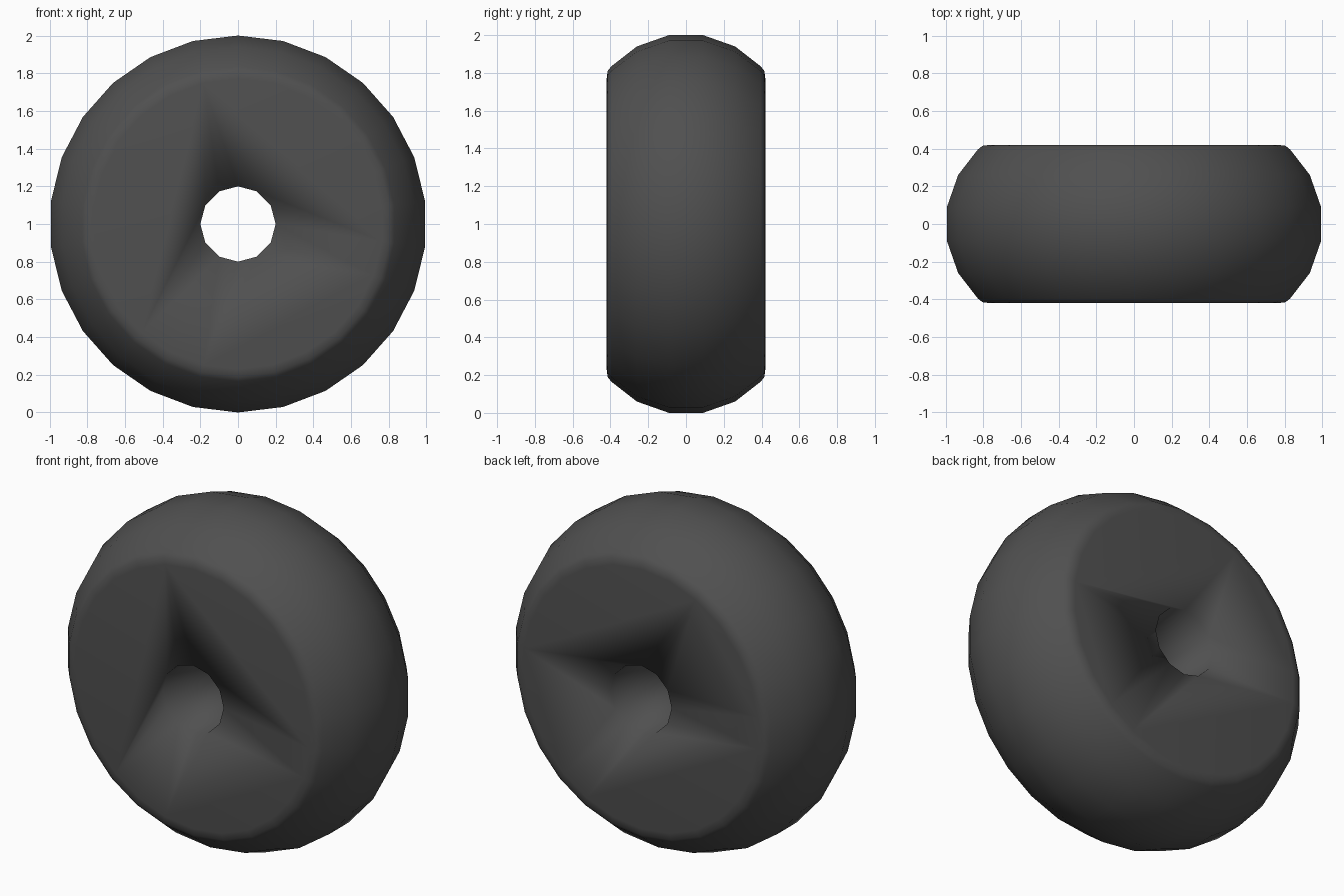
import bpy, bmesh, math

if "Cube" in bpy.data.objects:
    bpy.data.objects.remove(bpy.data.objects["Cube"])

SIDES, HOLE_SIDES = 26, 12
# Half profile of the tyre: (y, radius) from the tread outwards to the flat side
HALF = [(0.09, 1.0), (0.26, 0.94), (0.395, 0.835), (0.415, 0.81), (0.42, 0.77)]


def lathe(name, profile, sides):
    """Closed solid revolved about the y axis at z = 1, capped with n-gons."""
    bm = bmesh.new()
    rings = []
    for y, r in profile:
        rings.append([bm.verts.new((r * math.sin(2 * math.pi * i / sides), y,
                                    1 + r * math.cos(2 * math.pi * i / sides)))
                      for i in range(sides)])
    for a, b in zip(rings, rings[1:]):
        for i in range(sides):
            j = (i + 1) % sides
            bm.faces.new((a[i], a[j], b[j], b[i]))
    bm.faces.new(rings[0])
    bm.faces.new(rings[-1])
    bmesh.ops.recalc_face_normals(bm, faces=bm.faces)
    mesh = bpy.data.meshes.new(name)
    bm.to_mesh(mesh)
    bm.free()
    obj = bpy.data.objects.new(name, mesh)
    bpy.context.collection.objects.link(obj)
    return obj


# Tyre body
wheel = lathe("wheel", [(-y, r) for y, r in reversed(HALF)] + HALF, SIDES)

# Axle hole bored straight through
bore = lathe("axle_hole_cutter", [(-0.6, 0.2), (0.6, 0.2)], HOLE_SIDES)
cut = wheel.modifiers.new("axle_hole", "BOOLEAN")
cut.operation = "DIFFERENCE"
cut.solver = "EXACT"
cut.object = bore
bpy.context.view_layer.objects.active = wheel
wheel.select_set(True)
bpy.ops.object.modifier_apply(modifier=cut.name)
bpy.data.objects.remove(bore, do_unlink=True)
wheel.data.shade_smooth()

# Dark rubber
rubber = bpy.data.materials.new("dark_rubber")
rubber.diffuse_color = (0.08, 0.08, 0.08, 1)
rubber.use_nodes = True
rubber.node_tree.nodes["Principled BSDF"].inputs["Base Color"].default_value = rubber.diffuse_color
wheel.data.materials.clear()
wheel.data.materials.append(rubber)
for poly in wheel.data.polygons:
    poly.material_index = 0
